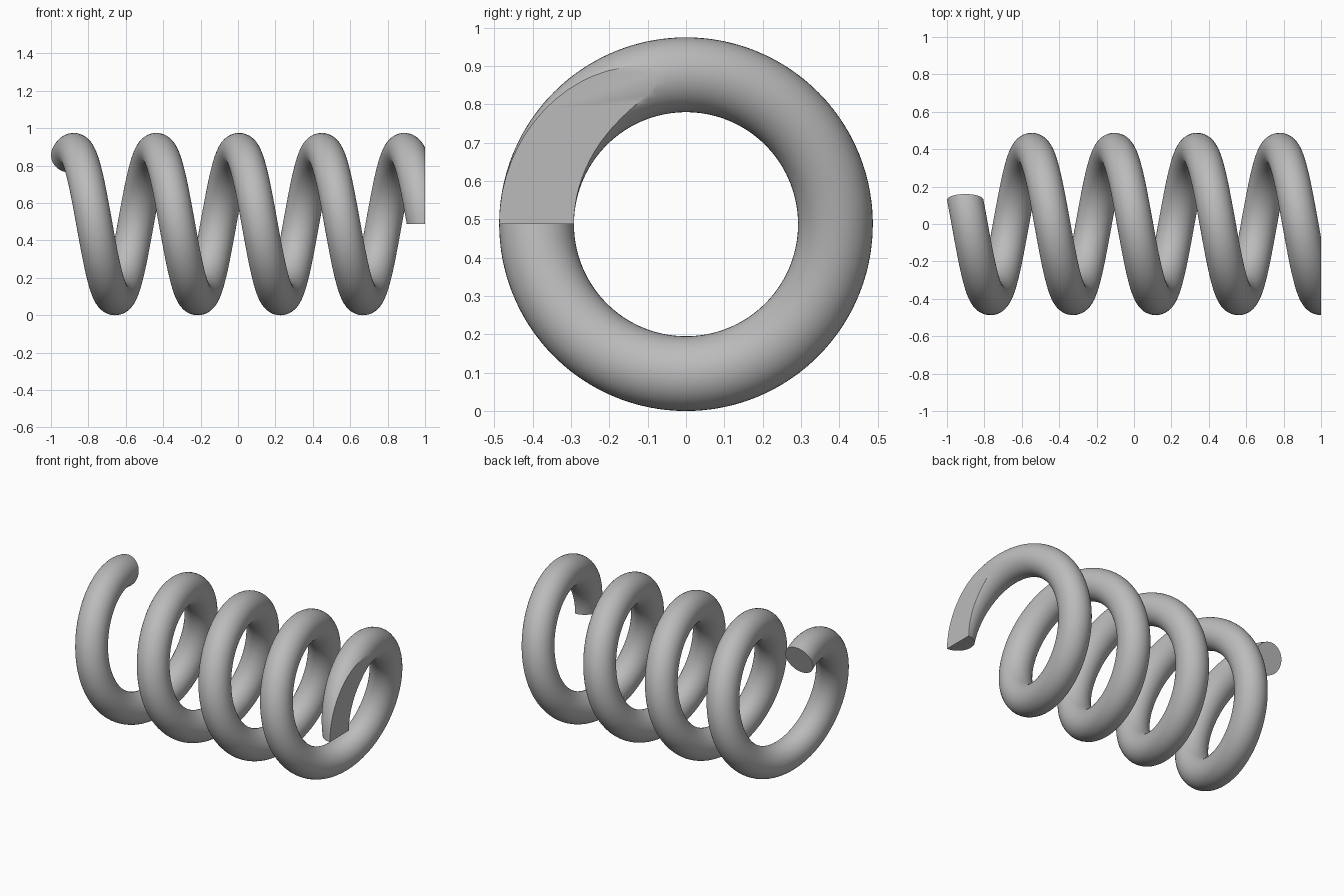
import bpy, bmesh
from math import pi, radians
from mathutils import Matrix, Vector

# Remove the default cube
cube = bpy.data.objects.get("Cube")
if cube:
    bpy.data.objects.remove(cube, do_unlink=True)

COIL_R, WIRE_R = 0.39, 0.0975
PITCH = 0.442
START = -0.335                # start angle about x, measured from the top
SWEEP = 8.5 * pi - START      # ends level with the axis at the front
STEPS = 320
centre = Vector((0, 0, COIL_R + WIRE_R))
length = PITCH * SWEEP / (2 * pi)

steel = bpy.data.materials.new("steel grey")
steel.use_nodes = True
grey = (0.5, 0.5, 0.5, 1)
steel.diffuse_color = grey
steel.node_tree.nodes["Principled BSDF"].inputs["Base Color"].default_value = grey

# Wire cross-section, standing in a plane through the coil axis
bm = bmesh.new()
bmesh.ops.create_circle(
    bm, segments=48, radius=WIRE_R,
    matrix=Matrix.Translation(centre)
    @ Matrix.Rotation(START, 4, 'X')
    @ Matrix.Translation((1 - length, 0, COIL_R))
    @ Matrix.Rotation(pi / 2, 4, 'X'))

# Sweep the section along the helix
bmesh.ops.spin(bm, geom=bm.verts[:] + bm.edges[:], cent=centre, axis=(1, 0, 0),
               dvec=(length / STEPS, 0, 0), angle=SWEEP, steps=STEPS)
bmesh.ops.remove_doubles(bm, verts=bm.verts[:], dist=1e-5)


def cap_open_ends():
    bmesh.ops.holes_fill(bm, edges=[e for e in bm.edges if e.is_boundary], sides=0)


# Close both ends, then grind the right-hand end flat
cap_open_ends()
bmesh.ops.bisect_plane(bm, geom=bm.verts[:] + bm.edges[:] + bm.faces[:], dist=1e-5,
                       plane_co=(1, 0, 0), plane_no=(1, 0, 0), clear_outer=True)
cap_open_ends()
bmesh.ops.recalc_face_normals(bm, faces=bm.faces[:])

mesh = bpy.data.meshes.new("coil_spring")
bm.to_mesh(mesh)
bm.free()
mesh.materials.append(steel)
spring = bpy.data.objects.new("coil_spring", mesh)
bpy.context.collection.objects.link(spring)

# Smooth wire with crisp cut ends
bpy.ops.object.select_all(action='DESELECT')
spring.select_set(True)
bpy.context.view_layer.objects.active = spring
bpy.ops.object.shade_smooth_by_angle(angle=radians(30))
